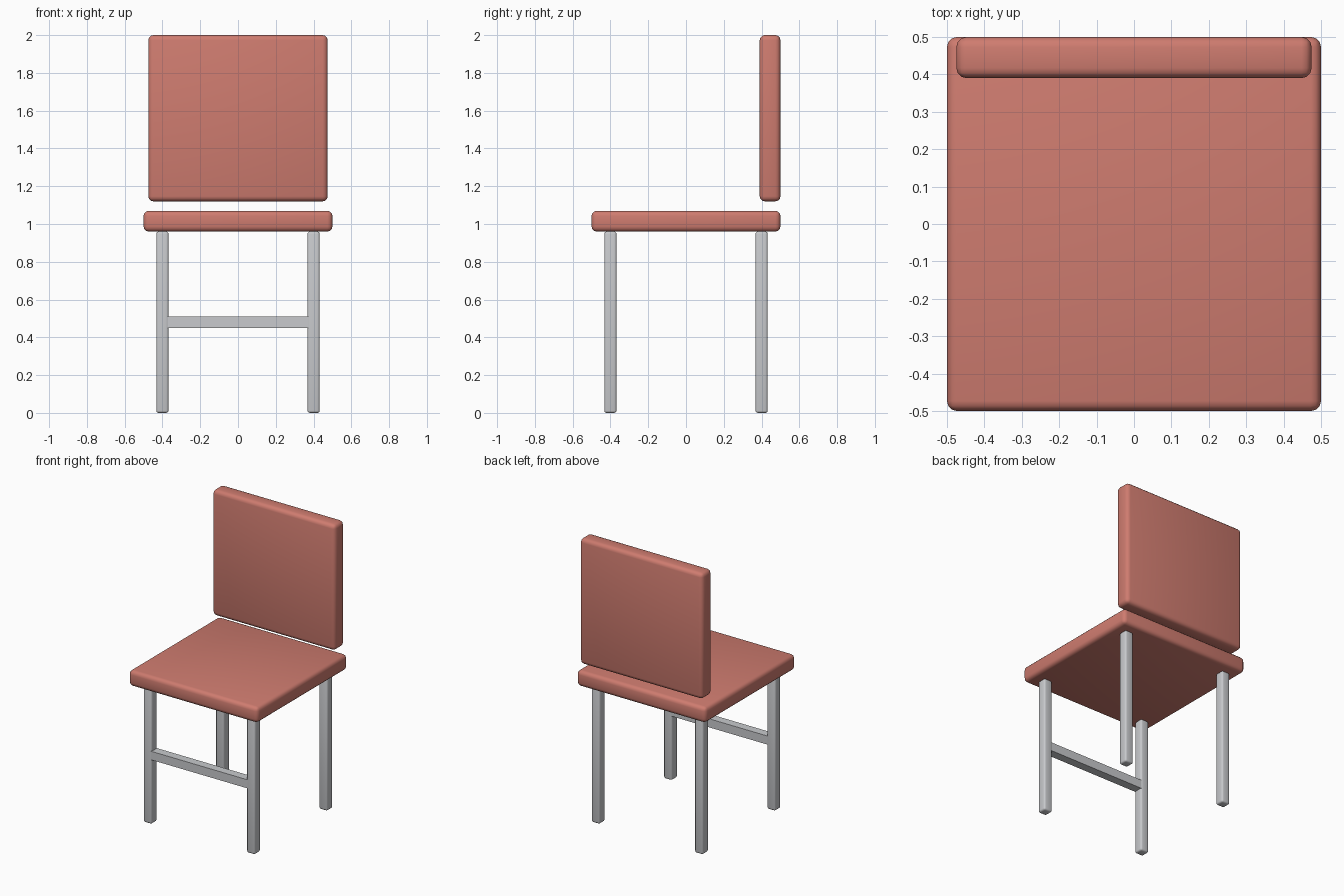
import bpy
import bmesh
from math import radians
from mathutils import Vector

cube = bpy.data.objects.get("Cube")
if cube:
    bpy.data.objects.remove(cube, do_unlink=True)


def make_material(name, color):
    mat = bpy.data.materials.new(name)
    mat.use_nodes = True
    mat.diffuse_color = color
    mat.node_tree.nodes["Principled BSDF"].inputs["Base Color"].default_value = color
    return mat


def make_box(name, low, high, mat, radius=0.0, segments=3):
    """Box between two corners, with rounded edges if a radius is given."""
    low, high = Vector(low), Vector(high)
    mesh = bpy.data.meshes.new(name)
    bm = bmesh.new()
    bmesh.ops.create_cube(bm, size=1)
    bmesh.ops.scale(bm, vec=high - low, verts=bm.verts)
    bm.to_mesh(mesh)
    bm.free()
    mesh.materials.append(mat)
    obj = bpy.data.objects.new(name, mesh)
    obj.location = (low + high) / 2
    bpy.context.collection.objects.link(obj)
    if radius:
        bevel = obj.modifiers.new("rounded_edges", 'BEVEL')
        bevel.width = radius
        bevel.segments = segments
        bpy.ops.object.select_all(action='DESELECT')
        obj.select_set(True)
        bpy.context.view_layer.objects.active = obj
        bpy.ops.object.modifier_apply(modifier=bevel.name)
        bpy.ops.object.shade_smooth_by_angle(angle=radians(40))
    return obj


padding = make_material("salmon_padding", (0.62, 0.20, 0.16, 1))
metal = make_material("light_grey_metal", (0.58, 0.59, 0.61, 1))

# Padded seat and floating backrest
make_box("seat", (-0.5, -0.5, 0.96), (0.5, 0.5, 1.07), padding, 0.027)
make_box("backrest", (-0.475, 0.39, 1.12), (0.475, 0.5, 2.0), padding, 0.027)

# Four square legs
half = 0.032
for side, x in (("right", -0.4), ("left", 0.4)):
    for end, y in (("front", -0.4), ("back", 0.4)):
        make_box(f"{end}_{side}_leg", (x - half, y - half, 0),
                 (x + half, y + half, 0.96), metal, 0.012)

# Crossbar between the front legs
make_box("front_crossbar", (-0.39, -0.43, 0.45), (0.39, -0.37, 0.51), metal)
